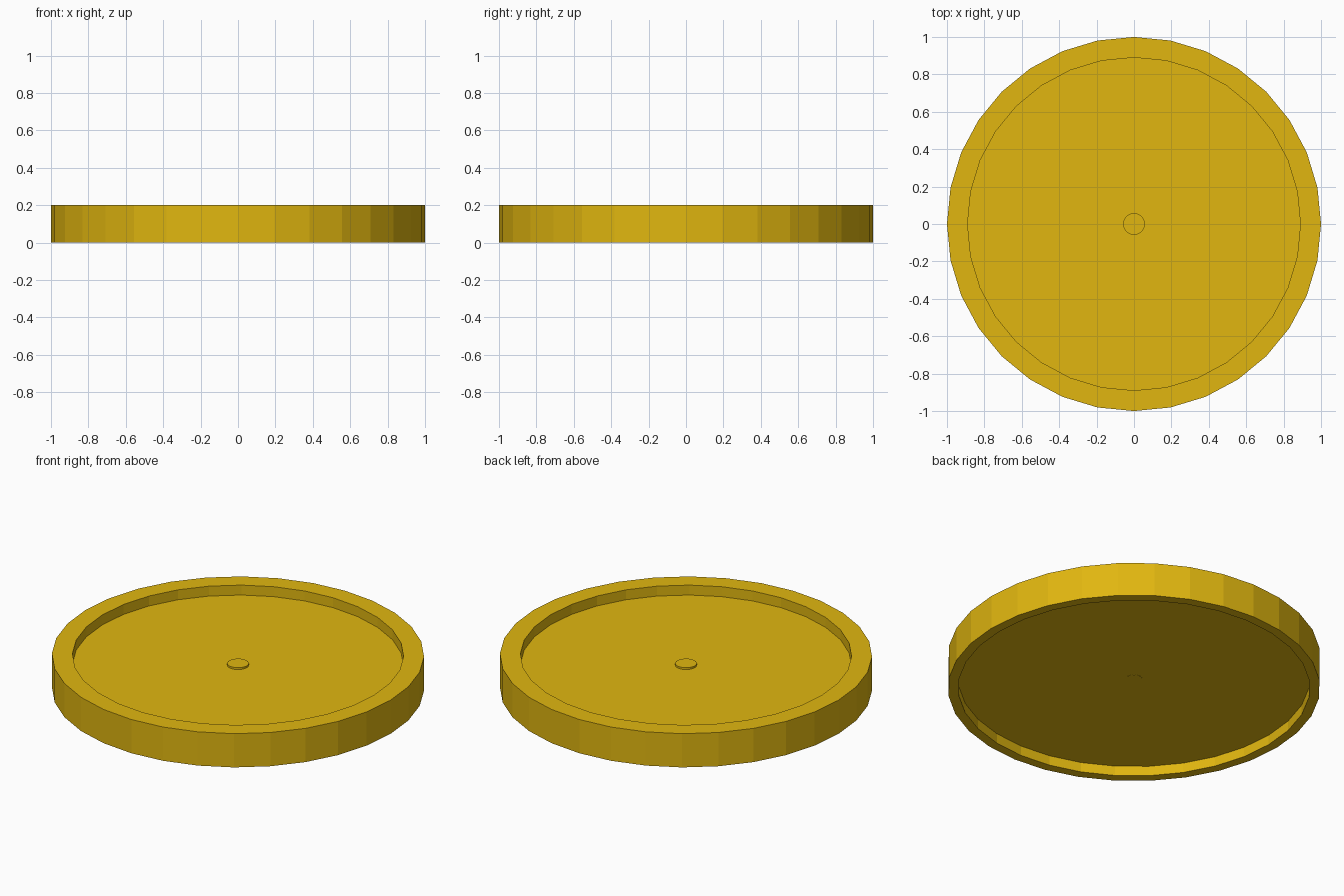
import bpy, bmesh
from math import cos, sin, tau

if "Cube" in bpy.data.objects:
    bpy.data.objects.remove(bpy.data.objects["Cube"])

SIDES = 32

gold = bpy.data.materials.new("gold")
gold.diffuse_color = (0.75, 0.47, 0.005, 1)
gold.use_nodes = True
gold.node_tree.nodes["Principled BSDF"].inputs["Base Color"].default_value = gold.diffuse_color


def lathe(name, profile):
    """Spin an (r, z) profile, listed from the top axis to the bottom axis."""
    bm = bmesh.new()
    rings = [[bm.verts.new((r * cos(tau * i / SIDES), r * sin(tau * i / SIDES), z))
              for i in range(SIDES)] for r, z in profile]
    for a, b in zip(rings, rings[1:]):
        for i in range(SIDES):
            j = (i + 1) % SIDES
            bm.faces.new((a[i], b[i], b[j], a[j]))
    # Flat caps at both ends of the profile
    bm.faces.new(rings[0])
    bm.faces.new(rings[-1][::-1])
    bmesh.ops.recalc_face_normals(bm, faces=bm.faces)
    mesh = bpy.data.meshes.new(name)
    bm.to_mesh(mesh)
    bm.free()
    mesh.materials.append(gold)
    obj = bpy.data.objects.new(name, mesh)
    bpy.context.collection.objects.link(obj)
    return obj


# Disc with a raised rim, recessed on both faces
lathe("rimmed_disc", [(0.05, 0.141), (0.89, 0.141), (0.89, 0.2), (1, 0.2),
                      (1, 0), (0.945, 0), (0.945, 0.058), (0.035, 0.058)])

# Centre stud, raised on top and almost flush underneath
lathe("centre_stud", [(0.058, 0.152), (0.058, 0.12), (0.043, 0.12), (0.043, 0.057)])
